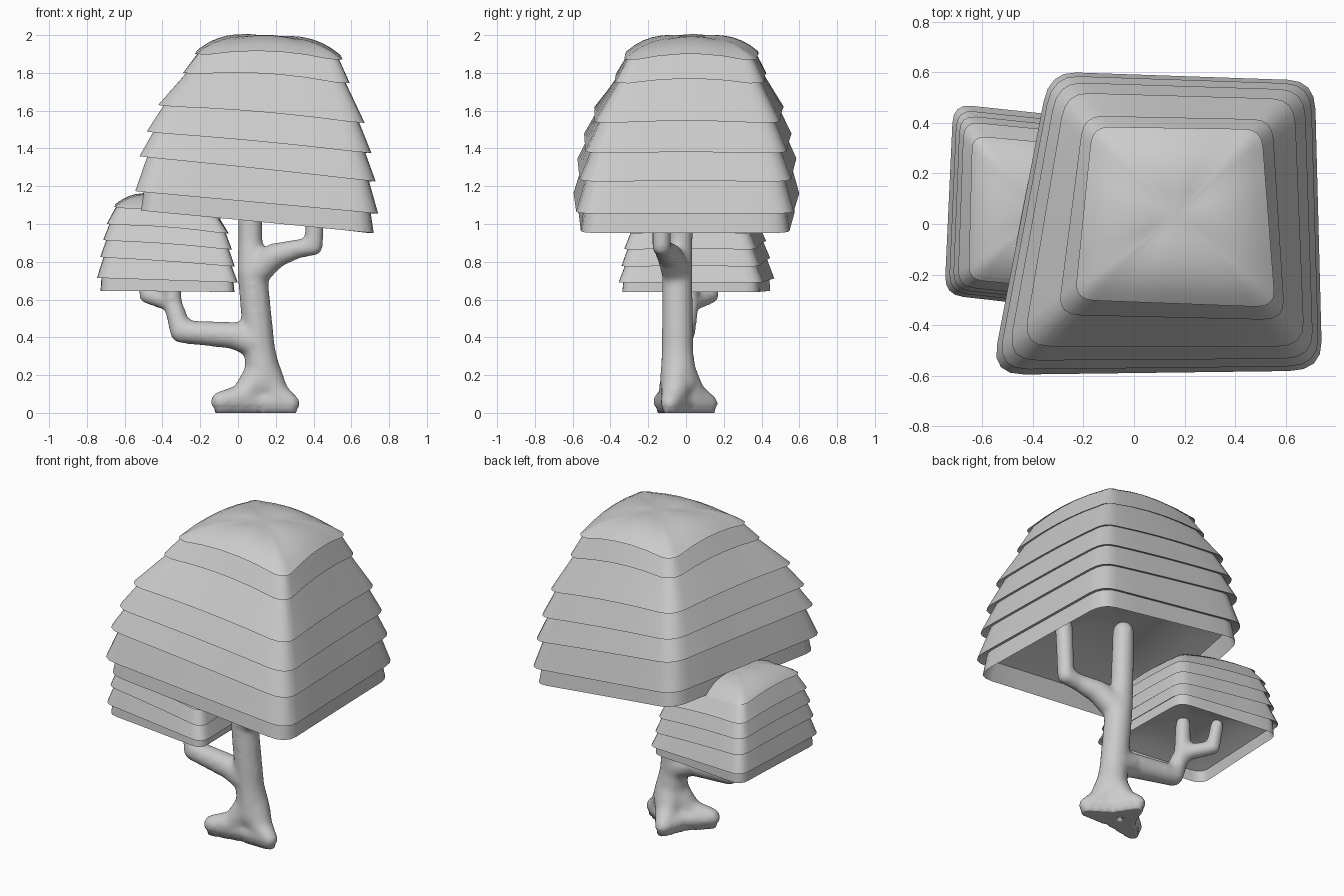
import bpy, bmesh
from mathutils import Vector, Matrix

if "Cube" in bpy.data.objects:
    bpy.data.objects.remove(bpy.data.objects["Cube"])


def ring(cap, outer, t, zl, zr, bump, shrink=0.0, lift=0.0):
    """Rounded quad blended between two outlines (corners FL, FR, BR, BL)."""
    zs = (zl, zr, zr, zl)
    c = [Vector((a[0] + (b[0] - a[0]) * t, a[1] + (b[1] - a[1]) * t, z))
         for a, b, z in zip(cap, outer, zs)]
    mid = sum(c, Vector()) / 4
    r, pts = 0.1, []
    for i, p in enumerate(c):
        nxt = c[(i + 1) % 4]
        a, b = p.lerp(c[i - 1], r), p.lerp(nxt, r)
        for k in range(5):
            u = k / 4
            pts.append(a.lerp(p, u).lerp(p.lerp(b, u), u))
        for k in range(1, 5):
            u = r + (1 - 2 * r) * k / 5
            q = p.lerp(nxt, u)
            q.z += bump * 4 * (u - r) * (1 - r - u) / (1 - 2 * r) ** 2
            pts.append(q)
    return [p.lerp(mid, shrink) + Vector((0, 0, lift)) for p in pts]


def link_smooth(name, bm):
    me = bpy.data.meshes.new(name)
    bm.to_mesh(me)
    bm.free()
    ob = bpy.data.objects.new(name, me)
    bpy.context.collection.objects.link(ob)
    bpy.ops.object.select_all(action='DESELECT')
    ob.select_set(True)
    bpy.context.view_layer.objects.active = ob
    bpy.ops.object.shade_smooth_by_angle(angle=0.7)
    return ob


def canopy(name, cap, outer, layers, height, bump, tuck, hollow):
    bm = bmesh.new()
    rings = []
    # domed cap
    for k in range(1, 7):
        s = (k / 6) ** 0.7
        rings.append(ring(cap, outer, *layers[0], bump, 1 - s, height * (1 - s ** 3)))
    # overlapping skirts, each starting tucked under the rim above
    for prev, cur in zip(layers, layers[1:]):
        last = 0.03 if cur is layers[-1] else 0
        rings.append(ring(cap, outer, *prev, bump * (1 - prev[0]), tuck, 0.018))
        rings.append(ring(cap, outer, *cur, bump * (1 - cur[0]), last))
    # underside: short inner lip, then a shallow hollow
    for s in (0.93, 0.75, 0.5, 0.2):
        rings.append(ring(cap, outer, *layers[-1], 0, 1 - s, hollow * (1 - 0.7 * s * s)))
    vs = [[bm.verts.new(p) for p in r] for r in rings]
    n = len(vs[0])
    for i in range(n):
        j = (i + 1) % n
        for a, b in zip(vs, vs[1:]):
            bm.faces.new((a[i], b[i], b[j], a[j]))
    bmesh.ops.recalc_face_normals(bm, faces=bm.faces)
    # close the crown and the hollow with fans
    for r in (vs[0], vs[-1]):
        hub = bm.verts.new(sum((v.co for v in r), Vector()) / n)
        for i in range(n):
            bm.faces.new((hub, r[i], r[(i + 1) % n]))
    bmesh.ops.recalc_face_normals(bm, faces=bm.faces)
    return link_smooth(name, bm)


canopy("large_canopy",
       [(-.235, -.30), (.56, -.33), (.505, .375), (-.165, .385)],
       [(-.565, -.597), (.745, -.58), (.715, .567), (-.335, .603)],
       [(0, 1.90, 1.87), (.2, 1.8, 1.745), (.62, 1.63, 1.535), (.81, 1.49, 1.375),
        (.93, 1.36, 1.225), (1, 1.175, 1.055), (.97, 1.075, .95)],
       0.11, 0.03, 0.07, 0.3)

canopy("small_canopy",
       [(-.655, -.22), (-.09, -.275), (-.1, .30), (-.64, .35)],
       [(-.75, -.28), (0, -.365), (-.01, .40), (-.715, .475)],
       [(0, 1.09, 1.02), (.45, 1.0, .95), (.65, .915, .865), (.82, .825, .775),
        (1, .715, .69), (.92, .645, .64)],
       0.095, 0.015, 0.065, 0.16)

# trunk and branches: paths of (x, y, z, radius) fused into one skin
paths = [
    [(.14, -.04, .16, .1), (.115, -.045, .33, .084), (.075, -.045, .75, .081),
     (.065, -.03, .9, .067), (.063, -.02, 1.25, .064)],
    [(.09, -.05, .74, .08), (.19, -.085, .83, .07), (.31, -.12, .868, .052),
     (.4, -.13, .882, .051), (.415, -.13, 1.2, .053)],
    [(.1, -.045, .37, .085), (-.02, -.045, .41, .073), (-.3, -.01, .43, .062),
     (-.345, .02, .58, .05), (-.35, .02, .78, .045)],
    [(-.345, .02, .58, .05), (-.48, .13, .62, .044), (-.5, .145, .77, .04)],
]
# three roots leaving the trunk, with webbing between neighbouring tips
stem, core = (.135, -.04, .23, .09), Vector((.1, -.04, .06, .06))
tips = [(-.09, -.12, .06, .056), (.28, -.085, .05, .05), (.075, .12, .05, .05)]
for i, tip in enumerate(tips):
    elbow = Vector(stem).lerp(Vector(tip), 0.45) - Vector((0, 0, .05 if i else .07, 0))
    nxt = tips[i - 1]
    web = (Vector(tip) + Vector(nxt)).lerp(core * 2, 0.35) / 2
    paths += [[stem, elbow, tip], [Vector(tip).lerp(web, .1), web, Vector(nxt).lerp(web, .1)]]

bm = bmesh.new()
for path in paths:
    for a, b in zip(path, path[1:]):
        a, b = Vector(a), Vector(b)
        n = max(2, int((b - a).length / 0.02))
        for k in range(n + 1):
            p = a.lerp(b, k / n)
            bmesh.ops.create_icosphere(bm, subdivisions=2, radius=p[3] * 1.02,
                                       matrix=Matrix.Translation(p.xyz))
trunk = link_smooth("trunk", bm)
trunk.modifiers.clear()
m = trunk.modifiers.new("fuse", 'REMESH')
m.mode, m.voxel_size = 'VOXEL', 0.014
m = trunk.modifiers.new("soften", 'SMOOTH')
m.factor, m.iterations = 0.5, 12
for name in ("fuse", "soften"):
    bpy.ops.object.modifier_apply(modifier=name)
# flatten the roots onto the ground
low = min(v.co.z for v in trunk.data.vertices)
for v in trunk.data.vertices:
    if v.co.z < low + 0.02:
        v.co.z = 0
bpy.ops.object.shade_smooth()
